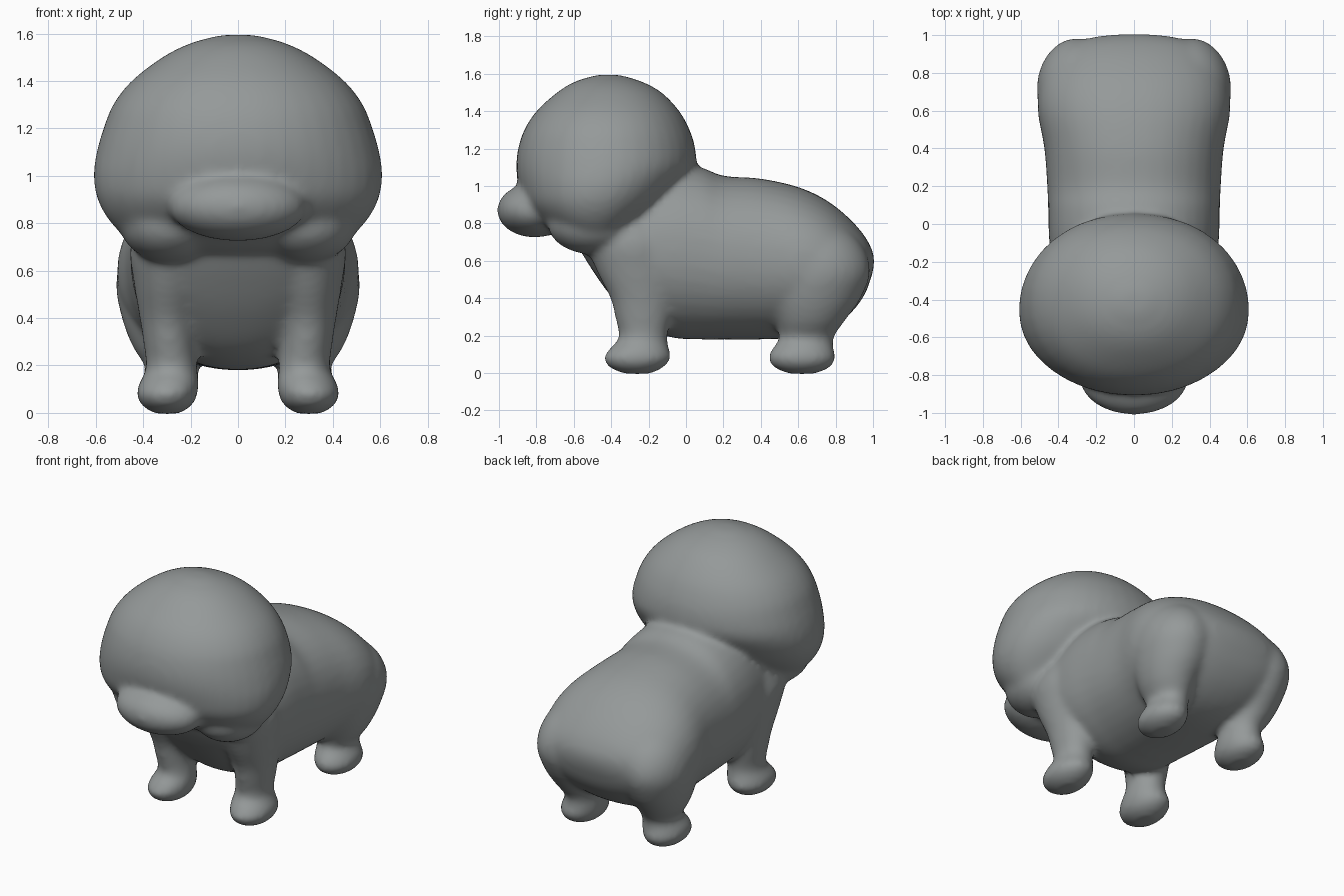
import bpy, bmesh, math
from mathutils import Vector, Matrix

grey = bpy.data.materials.new("soft_grey")
grey.diffuse_color = (0.30, 0.32, 0.32, 1)

bm = bmesh.new()
SIDES = 40


def smooth_rows(rows, steps=5):
    """Catmull-Rom resampling of the section table."""
    out = []
    for i in range(len(rows) - 1):
        p0, p1, p2, p3 = (rows[max(0, min(len(rows) - 1, k))] for k in range(i - 1, i + 3))
        for s in range(steps):
            t = s / steps
            out.append([0.5 * (2 * b + (c - a) * t + (2 * a - 5 * b + 4 * c - d) * t * t
                               + (3 * b - a - 3 * c + d) * t ** 3)
                        for a, b, c, d in zip(p0, p1, p2, p3)])
    return out + [rows[-1]]


def loft(rows, along, side=1, power=2.0):
    """Rows: position, x centre, half width, low edge, high edge of each oval section."""
    rings = []
    for t, cx, rx, lo, hi in smooth_rows(rows):
        ring = []
        for k in range(SIDES):
            a = 2 * math.pi * k / SIDES
            c, s = math.cos(a), math.sin(a)
            u = side * (cx + rx * math.copysign(abs(c) ** (2 / power), c))
            v = (lo + hi) / 2 + (hi - lo) / 2 * math.copysign(abs(s) ** (2 / power), s)
            ring.append(bm.verts.new((u, t, v) if along == "y" else (u, v, t)))
        rings.append(ring)
    for r0, r1 in zip(rings, rings[1:]):
        for k in range(SIDES):
            j = (k + 1) % SIDES
            bm.faces.new((r0[k], r0[j], r1[j], r1[k]))
    bm.faces.new(rings[0])
    bm.faces.new(rings[-1])


def ball(centre, radii):
    m = Matrix.Translation(centre) @ Matrix.Diagonal((*radii, 1))
    bmesh.ops.create_uvsphere(bm, u_segments=40, v_segments=24, radius=1, matrix=m)


# Body, from chest to rump
loft([(-0.60, 0, 0.15, 0.72, 0.85), (-0.52, 0, 0.31, 0.58, 0.95),
      (-0.40, 0, 0.40, 0.41, 1.02), (-0.25, 0, 0.43, 0.26, 1.08),
      (-0.08, 0, 0.45, 0.19, 1.12), (0.08, 0, 0.455, 0.18, 1.10),
      (0.20, 0, 0.46, 0.18, 1.055), (0.40, 0, 0.475, 0.18, 1.04),
      (0.60, 0, 0.51, 0.19, 0.995), (0.75, 0, 0.495, 0.23, 0.925),
      (0.87, 0, 0.43, 0.31, 0.83), (0.95, 0, 0.34, 0.41, 0.74),
      (0.99, 0, 0.21, 0.51, 0.67), (1.005, 0, 0.07, 0.57, 0.63)], "y", power=2.15)

# Head, from chin to crown
loft([(0.665, 0, 0.25, -0.54, -0.38), (0.70, 0, 0.42, -0.65, -0.31),
      (0.80, 0, 0.535, -0.78, -0.20), (0.90, 0, 0.593, -0.865, -0.09),
      (1.00, 0, 0.61, -0.895, -0.01), (1.10, 0, 0.597, -0.908, 0.05),
      (1.20, 0, 0.568, -0.898, 0.05), (1.30, 0, 0.528, -0.865, 0.02),
      (1.40, 0, 0.45, -0.80, -0.035), (1.50, 0, 0.32, -0.69, -0.13),
      (1.56, 0, 0.20, -0.59, -0.24), (1.595, 0, 0.07, -0.47, -0.36)], "z", power=2.1)

# Muzzle
ball((0, -0.81, 0.87), (0.29, 0.20, 0.145))

for side in (-1, 1):
    # Jowl
    ball((side * 0.29, -0.50, 0.80), (0.21, 0.24, 0.165))
    # Front leg with rounded foot
    loft([(-0.004, 0.30, 0.05, -0.33, -0.19), (0.03, 0.30, 0.105, -0.41, -0.12),
          (0.08, 0.30, 0.130, -0.44, -0.08), (0.13, 0.29, 0.125, -0.41, -0.09),
          (0.19, 0.28, 0.108, -0.36, -0.10), (0.30, 0.29, 0.110, -0.38, -0.08),
          (0.40, 0.295, 0.120, -0.405, -0.07), (0.55, 0.29, 0.150, -0.48, -0.05),
          (0.70, 0.28, 0.175, -0.53, -0.05), (0.85, 0.25, 0.150, -0.48, -0.08)], "z", side)
    # Rear leg with haunch and rounded foot
    loft([(-0.004, 0.30, 0.05, 0.55, 0.69), (0.03, 0.30, 0.105, 0.47, 0.77),
          (0.08, 0.30, 0.130, 0.44, 0.80), (0.13, 0.29, 0.125, 0.46, 0.79),
          (0.19, 0.28, 0.110, 0.50, 0.79), (0.28, 0.30, 0.145, 0.48, 0.85),
          (0.40, 0.30, 0.190, 0.44, 0.935), (0.55, 0.30, 0.215, 0.44, 0.985),
          (0.70, 0.28, 0.195, 0.45, 0.93), (0.85, 0.25, 0.100, 0.47, 0.77)], "z", side)

bmesh.ops.recalc_face_normals(bm, faces=bm.faces)
mesh = bpy.data.meshes.new("puppy_body")
bm.to_mesh(mesh)
bm.free()
mesh.materials.append(grey)
body = bpy.data.objects.new("puppy_body", mesh)
bpy.context.collection.objects.link(body)

# Fuse all parts into one soft skin
remesh = body.modifiers.new("fuse", "REMESH")
remesh.mode = "VOXEL"
remesh.voxel_size = 0.018
remesh.use_smooth_shade = True
soften = body.modifiers.new("soften", "SMOOTH")
soften.factor = 0.5
soften.iterations = 14
